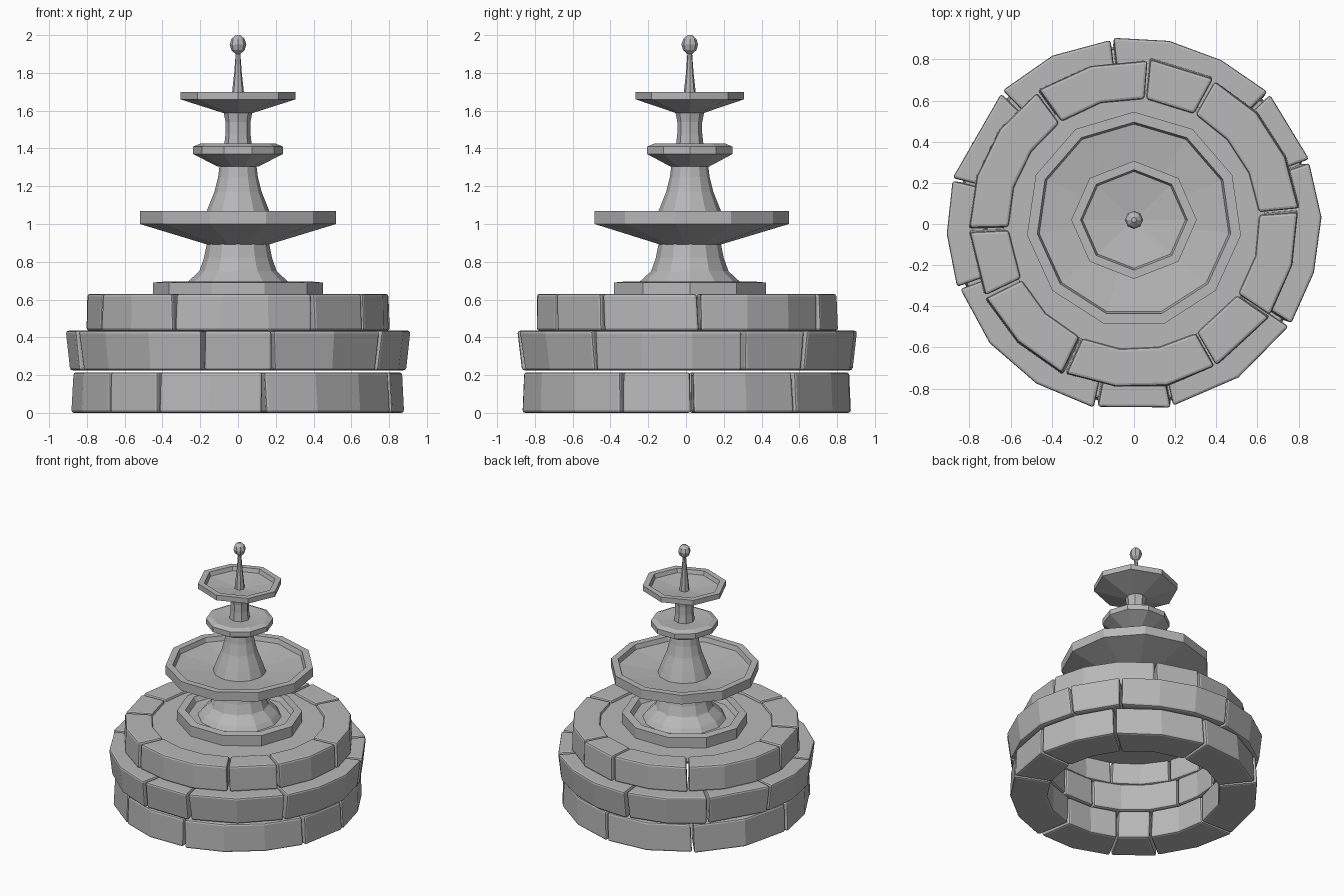
import bpy, bmesh, random
from math import radians, cos, sin, tau

random.seed(7)
cube = bpy.data.objects.get("Cube")
if cube:
    bpy.data.objects.remove(cube, do_unlink=True)

# One plain stone colour
stone = bpy.data.materials.new("grey_stone")
stone.use_nodes = True
grey = (0.48, 0.48, 0.48, 1)
stone.diffuse_color = grey
stone.node_tree.nodes["Principled BSDF"].inputs["Base Color"].default_value = grey


def finish(bm, name):
    bmesh.ops.recalc_face_normals(bm, faces=bm.faces)
    mesh = bpy.data.meshes.new(name)
    bm.to_mesh(mesh)
    bm.free()
    mesh.materials.append(stone)
    obj = bpy.data.objects.new(name, mesh)
    bpy.context.collection.objects.link(obj)
    return obj


def turned(name, profile, sides, squash=1.0, start=0.0):
    """Spin a (radius, height) profile into a faceted, capped solid."""
    bm = bmesh.new()
    rings = []
    for r, z in profile:
        rings.append([bm.verts.new((r * cos(start + tau * i / sides),
                                    0.02 + squash * r * sin(start + tau * i / sides), z))
                      for i in range(sides)])
    for low, high in zip(rings, rings[1:]):
        for i in range(sides):
            j = (i + 1) % sides
            bm.faces.new((low[i], low[j], high[j], high[i]))
    bm.faces.new(rings[0])
    bm.faces.new(rings[-1])
    return finish(bm, name)


def block(name, a0, a1, inner, low_r, high_r, z0, z1):
    """One curved, slightly irregular masonry block with rounded edges."""
    gap = 0.5
    tilt0, tilt1 = random.uniform(-1, 1), random.uniform(-1, 1)
    steps = max(1, round((a1 - a0) / 21))
    bm = bmesh.new()
    sections = []
    for i in range(steps + 1):
        t = i / steps
        angle = a0 + gap + (a1 - a0 - 2 * gap) * t
        lean = tilt0 * (1 - t) * 0.4 + tilt1 * t * 0.4
        bump = random.uniform(-0.012, 0.008)
        section = []
        for r, z, turn in ((inner, z0, -lean), (low_r + bump, z0, -lean),
                           (high_r + bump * 0.6, z1, lean), (inner, z1, lean)):
            a = radians(angle + turn)
            section.append(bm.verts.new((r * cos(a), r * sin(a), z)))
        sections.append(section)
    for s, t in zip(sections, sections[1:]):
        for k in range(4):
            n = (k + 1) % 4
            bm.faces.new((s[k], s[n], t[n], t[k]))
    bm.faces.new(sections[0])
    bm.faces.new(sections[-1])
    obj = finish(bm, name)
    bevel = obj.modifiers.new("rounded_edges", "BEVEL")
    bevel.width = 0.014
    bevel.segments = 2
    bevel.limit_method = "ANGLE"
    bevel.angle_limit = radians(50)


# Three courses of masonry: joints (degrees), inner, bottom and top radius, heights
courses = {
    "bottom_course": ((2, 41, 85, 128, 179, 219, 241, 279, 337), 0.61, 0.88, 0.87, 0.0, 0.215),
    "middle_course": ((20, 44, 97, 135, 166, 200, 258, 282, 327), 0.61, 0.885, 0.91, 0.225, 0.435),
    "top_course": ((5, 61, 85, 126, 182, 206, 245, 300, 326), 0.61, 0.805, 0.80, 0.435, 0.63),
}
for course, (joints, inner, low_r, high_r, z0, z1) in courses.items():
    ends = joints[1:] + (joints[0] + 360,)
    for n, (a0, a1) in enumerate(zip(joints, ends), 1):
        block(f"{course}_stone_{n}", a0, a1, inner, low_r, high_r, z0, z1)

# Basin surface inside the top course
turned("basin_floor", [(0.64, 0.60), (0.64, 0.61)], 20)

# Pedestal with a recessed top
turned("pedestal", [(0.45, 0.60), (0.45, 0.69), (0.39, 0.695), (0.37, 0.66), (0.2, 0.65)], 10, 0.94)

# Flared columns between the bowls
turned("lower_column", [(0.30, 0.65), (0.27, 0.69), (0.205, 0.75), (0.18, 0.82), (0.16, 0.92)], 12)
turned("middle_column", [(0.19, 1.0), (0.165, 1.07), (0.125, 1.17), (0.105, 1.25), (0.095, 1.33)], 12)
turned("upper_column", [(0.075, 1.40), (0.066, 1.48), (0.066, 1.54), (0.08, 1.61)], 8)

# Bowls, growing smaller and coarser upward
turned("large_bowl", [(0.16, 0.89), (0.525, 1.0), (0.525, 1.07), (0.475, 1.07),
                      (0.465, 1.035), (0.15, 1.0)], 11, 1.0, radians(90))
turned("small_bowl", [(0.11, 1.305), (0.237, 1.37), (0.237, 1.41), (0.2, 1.425),
                      (0.06, 1.415)], 10)
turned("top_bowl", [(0.07, 1.585), (0.305, 1.66), (0.305, 1.70), (0.26, 1.70),
                    (0.25, 1.67), (0.02, 1.645)], 8, 0.94)

# Spire and its ball
turned("spire", [(0.036, 1.64), (0.03, 1.71), (0.02, 1.8), (0.012, 1.91)], 8)
turned("finial_ball", [(0.012, 1.90), (0.035, 1.92), (0.044, 1.95), (0.035, 1.98), (0.012, 2.0)], 8)
